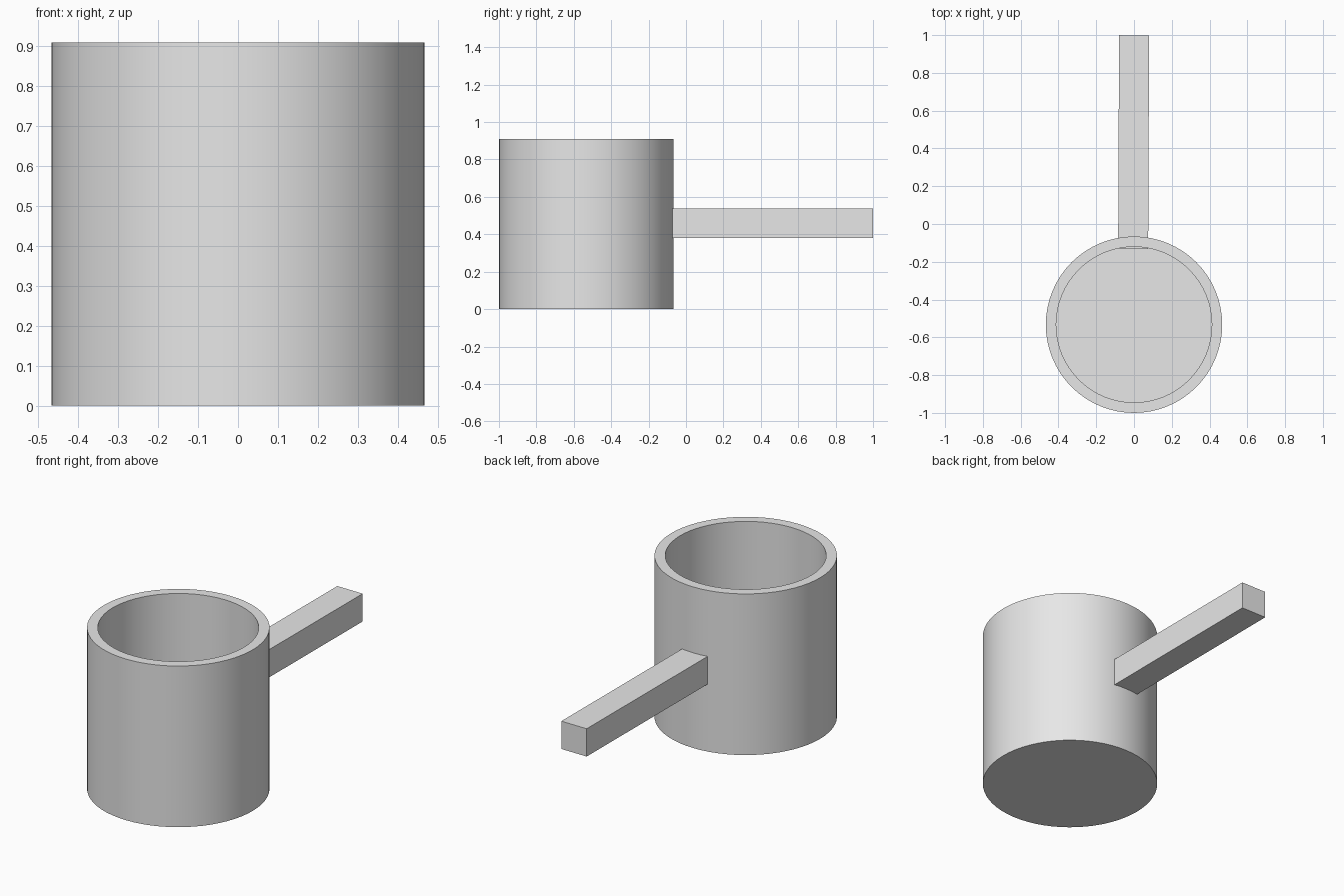
import bpy, bmesh, math
from mathutils import Matrix, Vector

if "Cube" in bpy.data.objects:
    bpy.data.objects.remove(bpy.data.objects["Cube"])

SEGMENTS = 64
CUP_Y = -0.533
OUTER_R, INNER_R = 0.467, 0.412
HEIGHT, FLOOR = 0.91, 0.06

grey = bpy.data.materials.new("plain grey")
grey.diffuse_color = (0.8, 0.8, 0.8, 1.0)
grey.use_nodes = True
grey.node_tree.nodes["Principled BSDF"].inputs["Base Color"].default_value = grey.diffuse_color


def add_object(name, bm):
    bmesh.ops.recalc_face_normals(bm, faces=bm.faces)
    mesh = bpy.data.meshes.new(name)
    bm.to_mesh(mesh)
    bm.free()
    mesh.materials.append(grey)
    obj = bpy.data.objects.new(name, mesh)
    bpy.context.collection.objects.link(obj)
    return obj


def ring(bm, radius, z):
    steps = [2 * math.pi * i / SEGMENTS for i in range(SEGMENTS)]
    return [bm.verts.new((radius * math.cos(a), radius * math.sin(a), z)) for a in steps]


# Cup: outer wall, flat rim, inner wall and floor
bm = bmesh.new()
rings = [ring(bm, r, z) for r, z in
         ((OUTER_R, 0), (OUTER_R, HEIGHT), (INNER_R, HEIGHT), (INNER_R, FLOOR))]
for low, high in zip(rings, rings[1:]):
    for i in range(SEGMENTS):
        j = (i + 1) % SEGMENTS
        bm.faces.new((low[i], low[j], high[j], high[i]))
bm.faces.new(rings[0])
bm.faces.new(rings[-1])
cup = add_object("cup", bm)
cup.location.y = CUP_Y
bpy.context.view_layer.objects.active = cup
cup.select_set(True)
bpy.ops.object.shade_smooth_by_angle(angle=math.radians(30))

# Handle: square bar that passes just through the cup wall
bm = bmesh.new()
bmesh.ops.create_cube(bm, size=1.0)
bmesh.ops.transform(bm, matrix=Matrix.Diagonal((0.159, 1.13, 0.157, 1)), verts=bm.verts)
handle = add_object("handle", bm)
handle.location = Vector((-0.002, 0.434, 0.459))
handle.rotation_euler.z = math.radians(-0.25)
